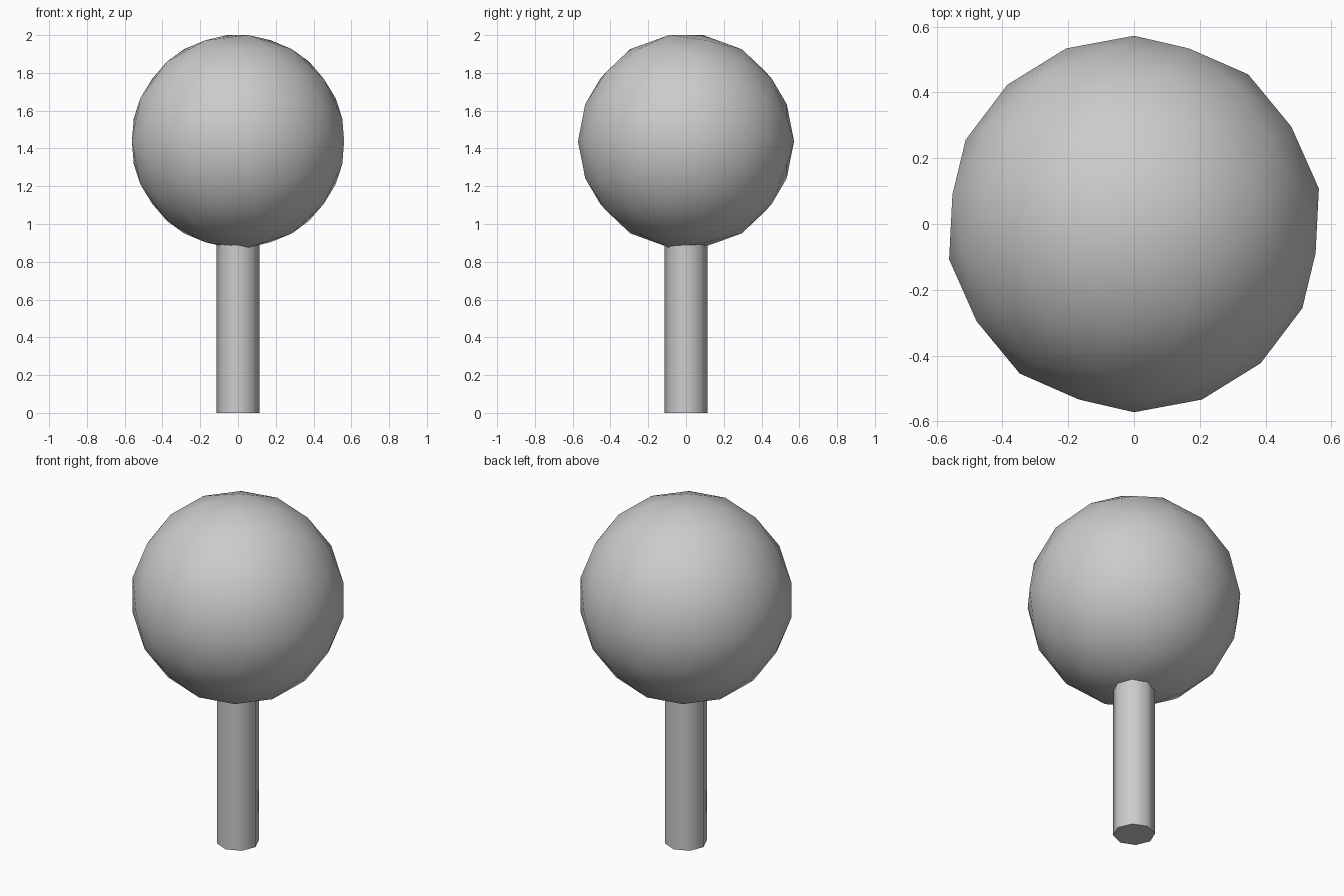
import bpy, bmesh
from mathutils import Vector

if "Cube" in bpy.data.objects:
    bpy.data.objects.remove(bpy.data.objects["Cube"])

RADIUS, CENTRE_Z = 0.572, 1.438


def finish(name, bm, location):
    bmesh.ops.recalc_face_normals(bm, faces=bm.faces[:])
    mesh = bpy.data.meshes.new(name)
    bm.to_mesh(mesh)
    bm.free()
    obj = bpy.data.objects.new(name, mesh)
    obj.location = location
    bpy.context.collection.objects.link(obj)
    bpy.ops.object.select_all(action='DESELECT')
    obj.select_set(True)
    bpy.context.view_layer.objects.active = obj
    bpy.ops.object.shade_smooth_by_angle(angle=0.9)
    return obj


# Round crown: icosahedron with poles on y, every edge split in three along the sphere
base = bmesh.new()
bmesh.ops.create_icosphere(base, subdivisions=1, radius=1)
bm = bmesh.new()
for face in base.faces:
    a, b, c = [Vector((-v.co.x, v.co.z, v.co.y)).normalized() for v in face.verts]
    rim = [p.slerp(q, i / 3) for p, q in ((a, b), (b, c), (c, a)) for i in range(3)]
    verts = [bm.verts.new(p * RADIUS) for p in rim]
    mid = bm.verts.new((a + b + c).normalized() * RADIUS)
    for k in (0, 3, 6):
        bm.faces.new((verts[k], verts[k + 1], verts[k - 1]))      # corner
        bm.faces.new((verts[k + 1], mid, verts[k - 1]))           # beside corner
        bm.faces.new((verts[k + 1], verts[k + 2], mid))           # along edge
base.free()
bmesh.ops.remove_doubles(bm, verts=bm.verts[:], dist=0.001)
finish("crown", bm, (0, 0, CENTRE_Z))

# Eight-sided trunk reaching into the crown
bm = bmesh.new()
bmesh.ops.create_cone(bm, cap_ends=True, segments=8, radius1=0.113, radius2=0.113, depth=0.96)
finish("trunk", bm, (0, 0, 0.48))
